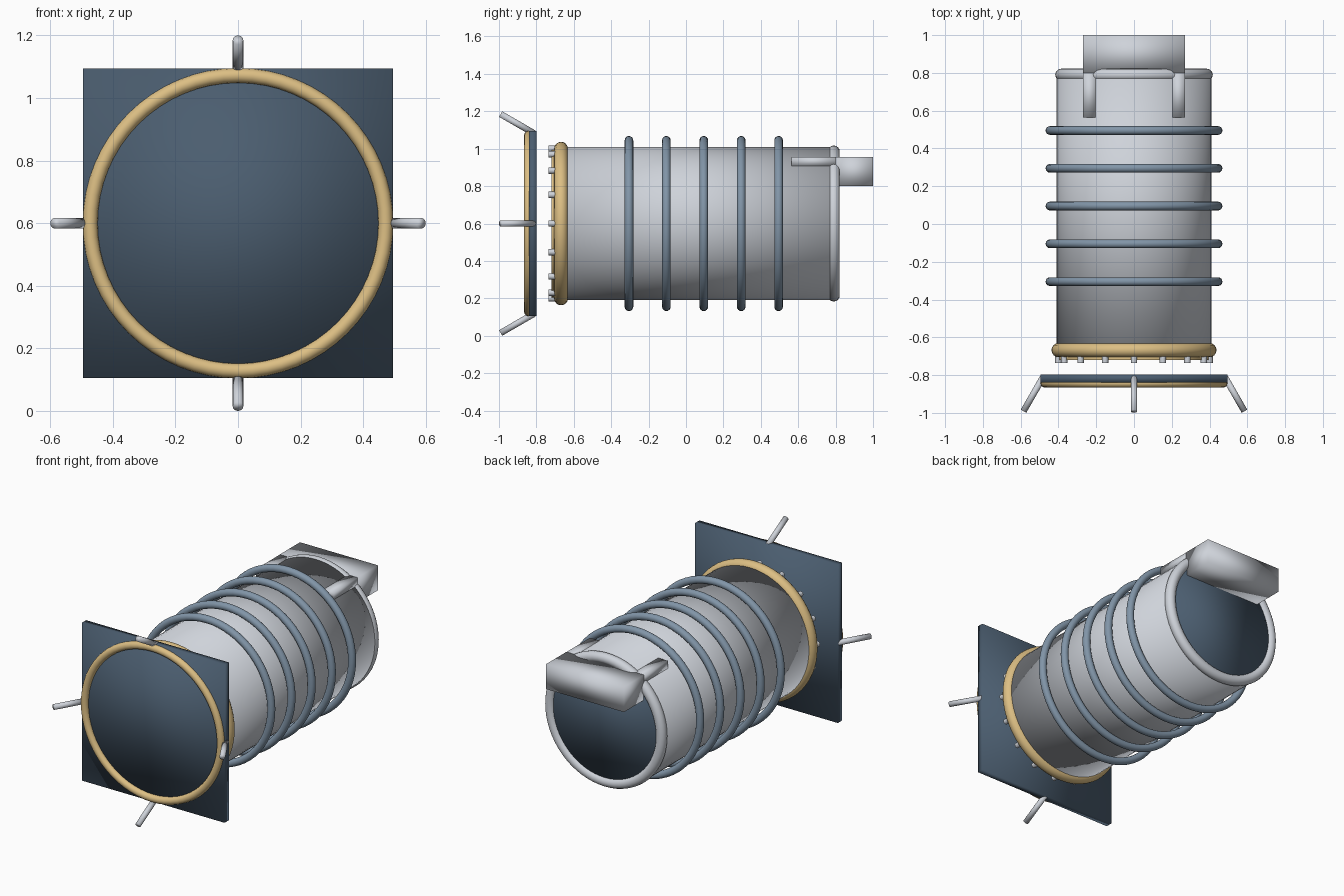
import bpy
import math
from mathutils import Vector

if "Cube" in bpy.data.objects:
    bpy.data.objects.remove(bpy.data.objects["Cube"], do_unlink=True)

AXIS_Z = 0.6  # height of the tube axis


def material(name, rgb):
    mat = bpy.data.materials.new(name)
    mat.use_nodes = True
    color = (*rgb, 1.0)
    mat.diffuse_color = color
    bsdf = next(n for n in mat.node_tree.nodes if n.type == "BSDF_PRINCIPLED")
    bsdf.inputs["Base Color"].default_value = color
    return mat


GREY = material("light grey", (0.62, 0.65, 0.70))
NAVY = material("dark slate blue", (0.07, 0.11, 0.16))
GOLD = material("gold", (0.72, 0.52, 0.23))
STEEL = material("steel blue", (0.22, 0.30, 0.39))


def finish(name, mat, sharp=False):
    """Name, colour and smooth the active object."""
    obj = bpy.context.object
    obj.name = name
    obj.data.materials.append(mat)
    bpy.ops.object.transform_apply(location=False, rotation=False, scale=True)
    if sharp:
        bpy.ops.object.shade_smooth_by_angle(angle=math.radians(40))
    else:
        bpy.ops.object.shade_smooth()
    return obj


def rod(name, mat, start, end, radius, sides=16, sharp=False):
    """Cylinder between two points."""
    start, end = Vector(start), Vector(end)
    span = end - start
    bpy.ops.mesh.primitive_cylinder_add(
        vertices=sides, radius=radius, depth=span.length,
        location=(start + end) / 2,
        rotation=span.to_track_quat("Z", "Y").to_euler())
    return finish(name, mat, sharp)


def disc(name, mat, y0, y1, radius, sharp=False):
    """Cylinder along the tube axis."""
    return rod(name, mat, (0, y0, AXIS_Z), (0, y1, AXIS_Z), radius, 64, sharp)


def ring(name, mat, y, major, minor):
    """Torus around the tube axis."""
    bpy.ops.mesh.primitive_torus_add(
        major_segments=64, minor_segments=16,
        major_radius=major, minor_radius=minor,
        location=(0, y, AXIS_Z), rotation=(math.pi / 2, 0, 0))
    return finish(name, mat)


def box(name, mat, low, high):
    low, high = Vector(low), Vector(high)
    bpy.ops.mesh.primitive_cube_add(size=1, location=(low + high) / 2)
    bpy.context.object.scale = high - low
    return finish(name, mat)


# Main tube with rear window and rim
disc("barrel", GREY, -0.69, 0.80, 0.41)
disc("rear_window", NAVY, 0.78, 0.805, 0.375)
ring("rear_rim", GREY, 0.79, 0.385, 0.032)

# Cooling rings standing just off the tube
for i in range(5):
    ring(f"coil_ring_{i + 1}", STEEL, -0.305 + 0.2 * i, 0.445, 0.023)

# Front flange with bolts
ring("front_collar", GOLD, -0.668, 0.40, 0.037)
disc("front_flange", GOLD, -0.72, -0.67, 0.395, sharp=True)
for i in range(16):
    a = math.tau * i / 16
    x, z = 0.4 * math.cos(a), AXIS_Z + 0.4 * math.sin(a)
    rod(f"flange_bolt_{i + 1}", GREY, (x, -0.735, z), (x, -0.70, z), 0.017, 12, True)

# Square front plate with its ring
box("front_plate", NAVY, (-0.495, -0.84, 0.105), (0.495, -0.798, 1.095))
ring("plate_ring", GOLD, -0.842, 0.472, 0.0235)

# Splayed prongs on the four plate edges
for i, side in enumerate(("left", "top", "right", "bottom")):
    a = math.tau * i / 4
    out = Vector((math.cos(a), 0, math.sin(a)))
    centre = Vector((0, 0, AXIS_Z))
    rod(f"prong_{side}", GREY,
        centre + out * 0.482 + Vector((0, -0.812, 0)),
        centre + out * 0.585 + Vector((0, -0.991, 0)), 0.017)

# Rear hood block with two side arms
box("rear_block", GREY, (-0.27, 0.80, 0.80), (0.27, 1.0, 0.957))
for side, x in (("left", 0.235), ("right", -0.235)):
    box(f"block_arm_{side}", GREY, (x - 0.035, 0.565, 0.907), (x + 0.035, 0.81, 0.956))
